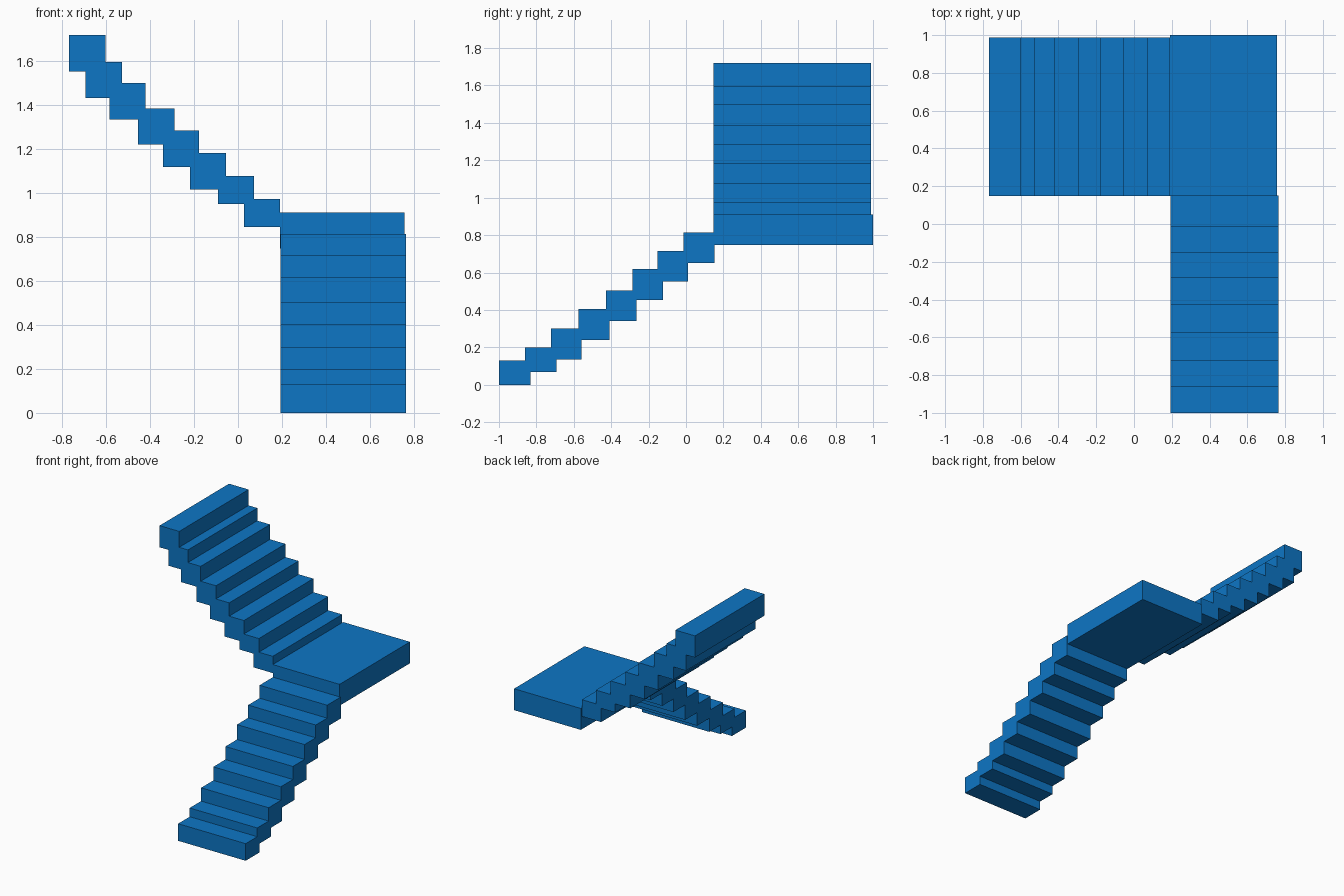
import bpy

blue = bpy.data.materials.new("blue")
blue.diffuse_color = (0.004, 0.18, 0.56, 1)


def box(name, x, y, z):
    """Box from (min, max) ranges along each axis."""
    verts = [(a, b, c) for c in z for b in y for a in x]
    faces = [(0, 2, 3, 1), (4, 5, 7, 6), (0, 1, 5, 4),
             (2, 6, 7, 3), (0, 4, 6, 2), (1, 3, 7, 5)]
    mesh = bpy.data.meshes.new(name)
    mesh.from_pydata(verts, [], faces)
    mesh.materials.append(blue)
    obj = bpy.data.objects.new(name, mesh)
    bpy.context.collection.objects.link(obj)


# Lower flight climbs towards the back: (y start, y end, bottom, top)
lower = [(-1.0, -0.832, 0.0, 0.131), (-0.86, -0.692, 0.068, 0.198),
         (-0.722, -0.558, 0.136, 0.3), (-0.574, -0.41, 0.24, 0.404),
         (-0.428, -0.264, 0.34, 0.504), (-0.287, -0.122, 0.454, 0.618),
         (-0.152, 0.012, 0.553, 0.716), (-0.014, 0.152, 0.65, 0.815)]
for i, (y0, y1, z0, z1) in enumerate(lower, 1):
    box(f"lower_step_{i}", (0.193, 0.765), (y0, y1), (z0, z1))

# Corner landing
box("landing", (0.191, 0.757), (0.148, 1.0), (0.747, 0.911))

# Upper flight climbs towards the left: (x start, x end, bottom, top)
upper = [(0.027, 0.191, 0.846, 0.974), (-0.092, 0.073, 0.951, 1.079),
         (-0.219, -0.054, 1.017, 1.183), (-0.342, -0.178, 1.12, 1.285),
         (-0.455, -0.29, 1.221, 1.386), (-0.585, -0.42, 1.335, 1.5),
         (-0.693, -0.528, 1.432, 1.597), (-0.768, -0.602, 1.553, 1.719)]
for i, (x0, x1, z0, z1) in enumerate(upper, 1):
    box(f"upper_step_{i}", (x0, x1), (0.148, 0.988), (z0, z1))
